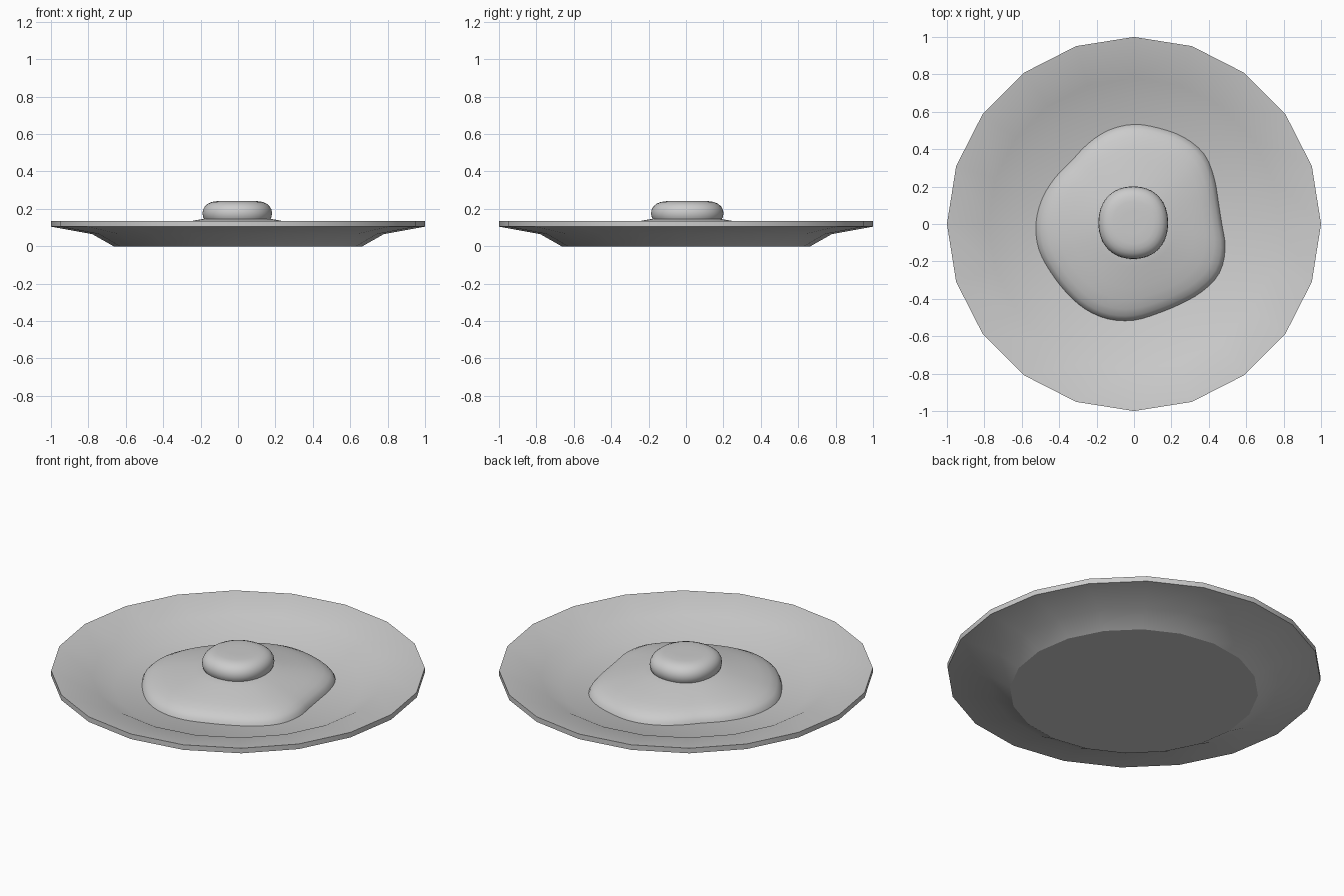
import bpy, bmesh
from math import sin, cos, pi, radians

if "Cube" in bpy.data.objects:
    bpy.data.objects.remove(bpy.data.objects["Cube"])

grey = bpy.data.materials.new("light grey")
grey.use_nodes = True
grey.diffuse_color = (0.6, 0.6, 0.6, 1)
grey.node_tree.nodes["Principled BSDF"].inputs["Base Color"].default_value = (0.6, 0.6, 0.6, 1)


def loft(name, rings, smooth_angle, cap_start=True):
    """Skin a stack of closed rings of points and cap the ends."""
    bm = bmesh.new()
    loops = [[bm.verts.new(p) for p in ring] for ring in rings]
    count = len(loops[0])
    for low, high in zip(loops, loops[1:]):
        for i in range(count):
            j = (i + 1) % count
            bm.faces.new((low[i], low[j], high[j], high[i]))
    if cap_start:
        bm.faces.new(loops[0][::-1])
    bm.faces.new(loops[-1])
    bmesh.ops.recalc_face_normals(bm, faces=bm.faces)
    mesh = bpy.data.meshes.new(name)
    bm.to_mesh(mesh)
    bm.free()
    mesh.materials.append(grey)
    obj = bpy.data.objects.new(name, mesh)
    bpy.context.collection.objects.link(obj)
    bpy.ops.object.select_all(action="DESELECT")
    obj.select_set(True)
    bpy.context.view_layer.objects.active = obj
    bpy.ops.object.shade_smooth_by_angle(angle=radians(smooth_angle))
    return obj


# Plate: twenty-sided turned profile, from the foot over the rim to the well
plate_profile = [(0.665, 0), (0.78, 0.065), (1, 0.105),
                 (1, 0.135), (0.78, 0.095), (0.665, 0.035)]
SIDES = 20
loft("plate", [[(r * cos(2 * pi * i / SIDES), r * sin(2 * pi * i / SIDES), z)
                for i in range(SIDES)] for r, z in plate_profile], 28)

# Egg white: wavy outline, shrinking and rounding off towards the yolk
outline = [.47, .467, .495, .53, .535, .53, .533, .52, .495, .475, .49, .51,
           .525, .527, .515, .515, .525, .527, .515, .495, .495, .513, .527, .505]
STEPS = 72


def edge_radius(i):
    """Smooth periodic interpolation of the outline."""
    n = len(outline)
    k, t = divmod(i * n / STEPS, 1)
    a, b, c, d = (outline[(int(k) + o) % n] for o in (-1, 0, 1, 2))
    return b + t * (c - a + t * (2*a - 5*b + 4*c - d + t * (3*(b - c) + d - a)) / 1) / 2


white_profile = [(1, 0.034), (0.985, 0.052), (0.95, 0.07), (0.88, 0.088), (0.78, 0.103),
                 (0.66, 0.117), (0.54, 0.129), (0.44, 0.139), (0.36, 0.146), (0.2, 0.15)]
white_rings = []
for scale, z in white_profile:
    ring = []
    for i in range(STEPS):
        a = 2 * pi * i / STEPS
        r = scale * (edge_radius(i) * scale + 0.51 * (1 - scale))
        ring.append((r * cos(a), r * sin(a), z))
    white_rings.append(ring)
loft("egg_white", white_rings, 60)

# Yolk: flattened, slightly squarish dome
yolk_profile = [(0.175, 0.135), (0.186, 0.155), (0.19, 0.175), (0.187, 0.195), (0.177, 0.214),
                (0.16, 0.228), (0.138, 0.237), (0.11, 0.241), (0.06, 0.242)]
yolk_rings = []
for radius, z in yolk_profile:
    ring = []
    for i in range(48):
        a = 2 * pi * i / 48
        r = radius * (1.015 - 0.015 * cos(4 * a))
        ring.append((r * cos(a) * 0.98 - 0.004, r * sin(a) * 1.02 + 0.007, z))
    yolk_rings.append(ring)
loft("egg_yolk", yolk_rings, 60)
